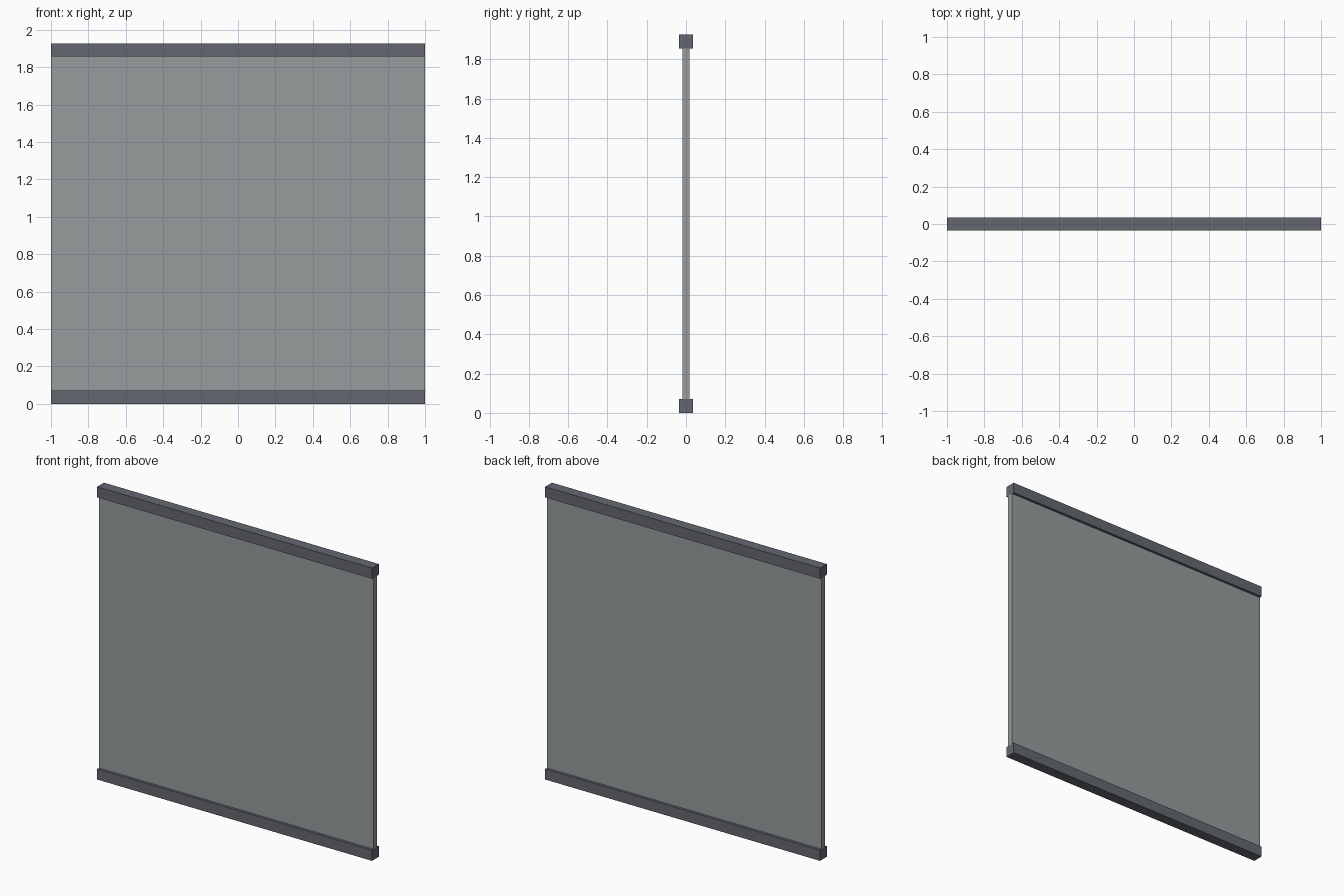
import bpy

if "Cube" in bpy.data.objects:
    bpy.data.objects.remove(bpy.data.objects["Cube"])

def material(name, rgb):
    m = bpy.data.materials.new(name)
    lin = [((c / 255 + 0.055) / 1.055) ** 2.4 for c in rgb]
    m.diffuse_color = (*lin, 1)
    m.use_nodes = True
    m.node_tree.nodes["Principled BSDF"].inputs["Base Color"].default_value = m.diffuse_color
    return m

def box(name, size, z, mat):
    bpy.ops.mesh.primitive_cube_add(size=1, location=(0, 0, z))
    o = bpy.context.object
    o.name = name
    o.scale = size
    bpy.ops.object.transform_apply(location=False, rotation=False, scale=True)
    o.data.materials.append(mat)
    return o

HEIGHT, RAIL = 1.926, 0.07
frame_grey = material("dark_frame_grey", (100, 104, 112))
panel_grey = material("panel_grey", (150, 156, 158))

# Square rails along the bottom and top
box("bottom_rail", (2, RAIL, RAIL), RAIL / 2, frame_grey)
box("top_rail", (2, RAIL, RAIL), HEIGHT - RAIL / 2, frame_grey)

# Thin wall panel held between the rails
box("wall_panel", (2, 0.036, HEIGHT - 2 * RAIL), HEIGHT / 2, panel_grey)
